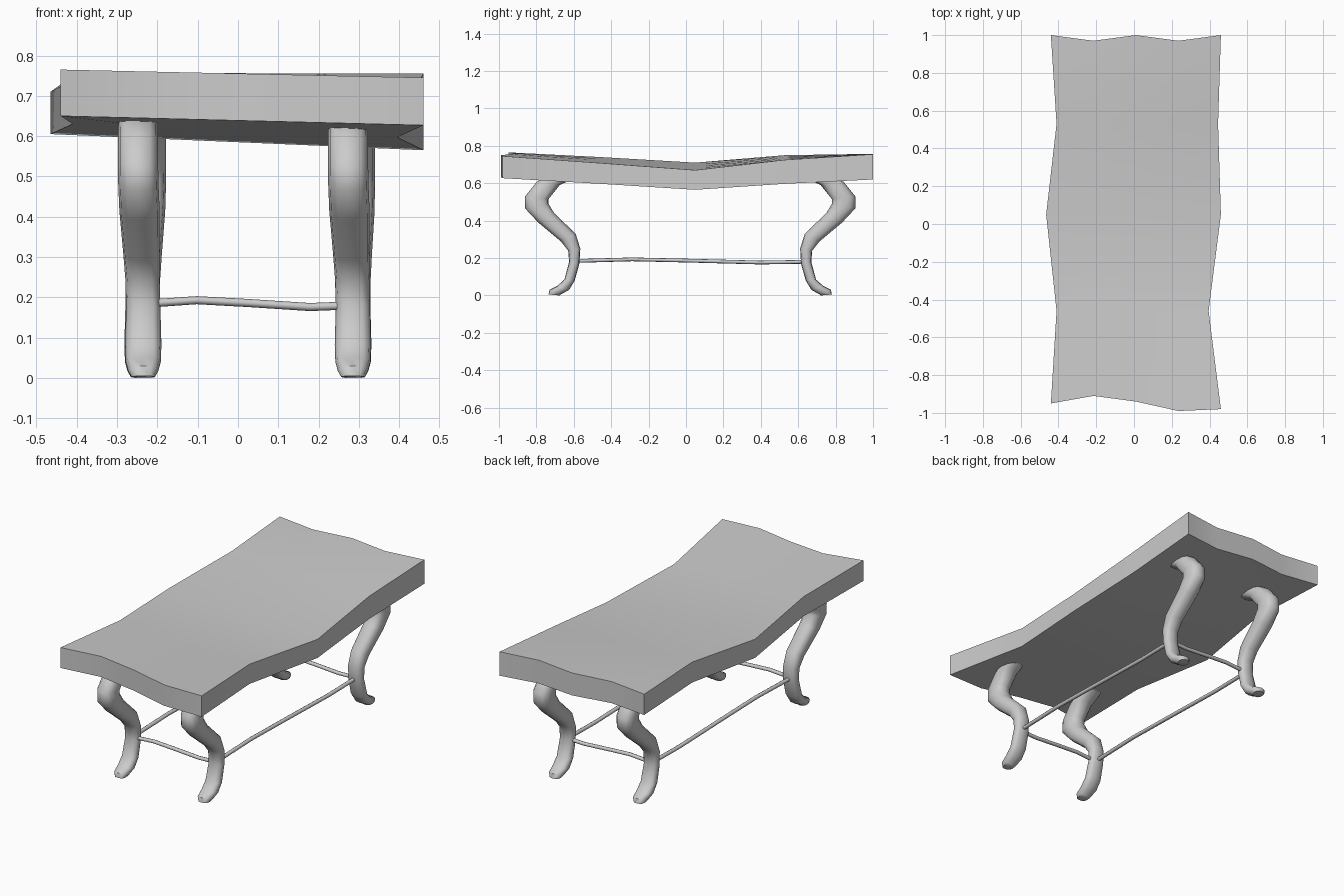
import bpy, bmesh, math
from mathutils import Vector

if "Cube" in bpy.data.objects:
    bpy.data.objects.remove(bpy.data.objects["Cube"])


def finish(name, bm, angle=40):
    bmesh.ops.recalc_face_normals(bm, faces=bm.faces[:])
    mesh = bpy.data.meshes.new(name)
    bm.to_mesh(mesh)
    bm.free()
    ob = bpy.data.objects.new(name, mesh)
    bpy.context.collection.objects.link(ob)
    bpy.ops.object.select_all(action='DESELECT')
    ob.select_set(True)
    bpy.context.view_layer.objects.active = ob
    bpy.ops.object.shade_smooth_by_angle(angle=math.radians(angle))
    return ob


def loft(name, rings, angle=50):
    # Skin a list of equal-sized point rings and cap both ends
    bm = bmesh.new()
    loops = [[bm.verts.new(p) for p in ring] for ring in rings]
    n = len(loops[0])
    for a, b in zip(loops, loops[1:]):
        for i in range(n):
            j = (i + 1) % n
            bm.faces.new((a[i], a[j], b[j], b[i]))
    bm.faces.new(loops[0])
    bm.faces.new(loops[-1])
    return finish(name, bm, angle)


# Warped tabletop: five rows, each (x left, x right, top left, top right, bottom left, bottom right)
rows = [(-0.44, 0.46, 0.765, 0.745, 0.650, 0.627),
        (-0.41, 0.395, 0.74, 0.708, 0.630, 0.597),
        (-0.465, 0.46, 0.71, 0.67, 0.605, 0.565),
        (-0.41, 0.445, 0.75, 0.725, 0.635, 0.597),
        (-0.44, 0.46, 0.757, 0.755, 0.640, 0.620)]
row_y = [[-0.95, -0.91, -0.94, -0.99, -0.98], [-0.46] * 5, [0.05] * 5,
         [0.53] * 5, [1.0, 0.97, 1.0, 0.97, 1.0]]
bm = bmesh.new()
top, bottom = [], []
for (xl, xr, tl, tr, bl, br), ys in zip(rows, row_y):
    ts = [i / 4 for i in range(5)]
    top.append([bm.verts.new((xl + (xr - xl) * t, y, tl + (tr - tl) * t)) for t, y in zip(ts, ys)])
    bottom.append([bm.verts.new((xl + (xr - xl) * t, y, bl + (br - bl) * t)) for t, y in zip(ts, ys)])
for g in (top, bottom):
    for r in range(4):
        for c in range(4):
            bm.faces.new((g[r][c], g[r][c + 1], g[r + 1][c + 1], g[r + 1][c]))
rim = ([(0, c) for c in range(4)] + [(r, 4) for r in range(4)]
       + [(4, c) for c in range(4, 0, -1)] + [(r, 0) for r in range(4, 0, -1)])
for (r, c), (r2, c2) in zip(rim, rim[1:] + rim[:1]):
    bm.faces.new((bottom[r][c], bottom[r2][c2], top[r2][c2], top[r][c]))
finish("tabletop", bm)

# Cabriole leg profile: (outer offset, z, inner offset, z, width)
profile = [(0.735, 0.65, 0.60, 0.625, 0.098), (0.80, 0.605, 0.675, 0.59, 0.10),
           (0.86, 0.53, 0.735, 0.515, 0.10), (0.86, 0.465, 0.735, 0.49, 0.10),
           (0.79, 0.39, 0.705, 0.44, 0.10), (0.67, 0.29, 0.59, 0.33, 0.09),
           (0.63, 0.24, 0.565, 0.25, 0.085), (0.625, 0.18, 0.57, 0.17, 0.085),
           (0.65, 0.085, 0.595, 0.08, 0.09), (0.69, 0.05, 0.625, 0.03, 0.087),
           (0.73, 0.03, 0.67, 0.005, 0.075), (0.735, 0.005, 0.675, 0.0, 0.058)]
SIDES = 12


def leg(name, side, shift, x_top, x_foot):
    rings = []
    for uo, zo, ui, zi, w in profile:
        outer, inner = Vector((0, uo, zo)), Vector((0, ui, zi))
        mid, half = (outer + inner) / 2, (outer - inner) / 2
        k = min(max((mid.z - 0.2) / 0.3, 0), 1)
        x = x_foot + (x_top - x_foot) * k
        ring = []
        for i in range(SIDES):
            a = 2 * math.pi * i / SIDES
            # slightly squared oval section
            c = math.copysign(abs(math.cos(a)) ** 0.8, math.cos(a))
            s = math.copysign(abs(math.sin(a)) ** 0.8, math.sin(a))
            p = mid + half * c
            ring.append((x + s * w / 2, side * (p.y + shift), p.z))
        rings.append(ring)
    loft(name, rings)


leg("front_left_leg", -1, 0, -0.248, -0.235)
leg("front_right_leg", -1, 0, 0.273, 0.285)
leg("back_left_leg", 1, 0.045, -0.228, -0.237)
leg("back_right_leg", 1, 0.045, 0.290, 0.286)


# Thin, slightly bowed stretchers joining the legs
def stretcher(name, start, end):
    start, end = Vector(start), Vector(end)
    along = (end - start).normalized()
    across = along.cross(Vector((0, 0, 1)))
    rings = []
    for t, dz in ((0, 0), (0.25, 0.009), (0.5, 0.002), (0.8, -0.008), (1, -0.004)):
        p = start.lerp(end, t) + Vector((0, 0, 0.184 + dz))
        rings.append([p + across * 0.011 * math.cos(a) + Vector((0, 0, 0.010 * math.sin(a)))
                      for a in (i * math.pi / 4 for i in range(8))])
    loft(name, rings)


stretcher("front_stretcher", (-0.23, -0.60, 0), (0.28, -0.60, 0))
stretcher("back_stretcher", (-0.23, 0.645, 0), (0.28, 0.645, 0))
stretcher("left_stretcher", (-0.235, -0.60, 0), (-0.235, 0.645, 0))
stretcher("right_stretcher", (0.285, -0.60, 0), (0.285, 0.645, 0))
